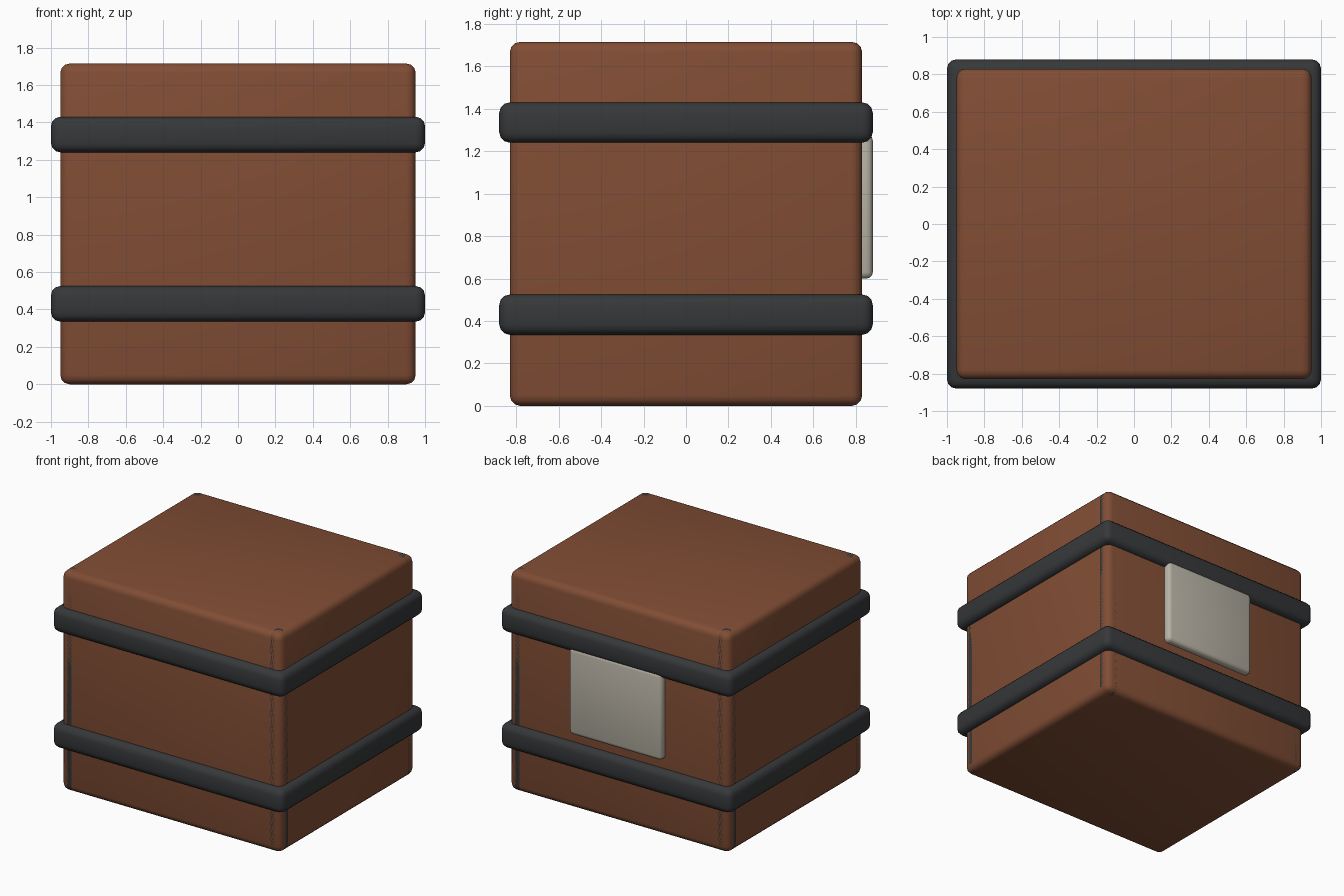
import bpy
from math import radians

if "Cube" in bpy.data.objects:
    bpy.data.objects.remove(bpy.data.objects["Cube"])


def material(name, rgb):
    mat = bpy.data.materials.new(name)
    mat.diffuse_color = (*rgb, 1)
    mat.use_nodes = True
    mat.node_tree.nodes["Principled BSDF"].inputs["Base Color"].default_value = mat.diffuse_color
    return mat


def rounded_box(name, lo, hi, bevel, mat):
    """Box between two corners with rounded edges."""
    centre = [(a + b) / 2 for a, b in zip(lo, hi)]
    bpy.ops.mesh.primitive_cube_add(size=1, location=centre)
    ob = bpy.context.object
    ob.name = name
    ob.scale = [b - a for a, b in zip(lo, hi)]
    bpy.ops.object.transform_apply(location=False, rotation=False, scale=True)
    ob.data.materials.append(mat)
    mod = ob.modifiers.new("rounded_edges", 'BEVEL')
    mod.width = bevel
    mod.segments = 3
    bpy.ops.object.modifier_apply(modifier=mod.name)
    bpy.ops.object.shade_smooth_by_angle(angle=radians(40))
    return ob


leather = material("brown", (0.22, 0.075, 0.035))
dark = material("dark_grey", (0.036, 0.039, 0.041))
pale = material("pale_grey", (0.48, 0.45, 0.38))

W, D, H = 0.95, 0.83, 1.715   # half width, half depth, height
POST = 0.14

# Main box
rounded_box("body", (-W, -D, 0), (W, D, H), 0.05, leather)

# Corner posts, flush with the body
for sx, side in ((-1, "left"), (1, "right")):
    for sy, end in ((-1, "front"), (1, "back")):
        x = sorted((sx * W, sx * (W - POST)))
        y = sorted((sy * D, sy * (D - POST)))
        rounded_box(f"corner_post_{end}_{side}",
                    (x[0], y[0], 0), (x[1], y[1], H), 0.05, dark)

# Bands wrapping the box
for name, z in (("lower_band", 0.335), ("upper_band", 1.24)):
    rounded_box(name, (-1, -0.88, z), (1, 0.88, z + 0.19), 0.05, dark)

# Plate on the back
rounded_box("back_plate", (-0.4, 0.78, 0.6), (0.4, 0.88, 1.28), 0.03, pale)
